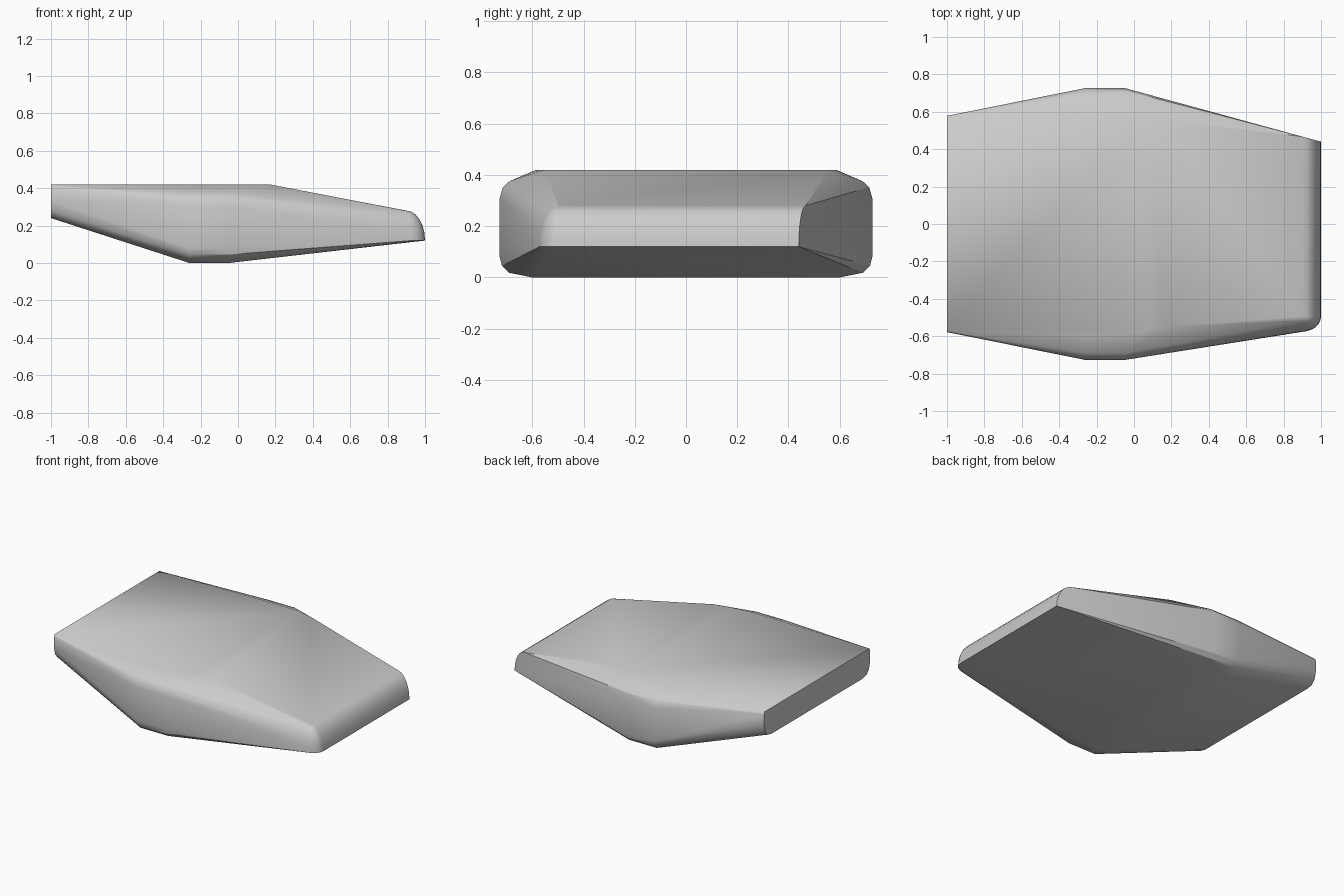
import bpy, bmesh, math

cube = bpy.data.objects.get("Cube")
if cube:
    bpy.data.objects.remove(cube, do_unlink=True)

# Plain grey finish
grey = bpy.data.materials.new("plain_grey")
grey.use_nodes = True
colour = (0.6, 0.6, 0.6, 1)
grey.diffuse_color = colour
grey.node_tree.nodes["Principled BSDF"].inputs["Base Color"].default_value = colour

points = []


def both_sides(x, profile):
    """Add a cross-section at x, mirrored across the centre line."""
    for y, z in profile:
        points.extend([(x, y, z), (x, -y, z)])


# Flat tail end with softened lower corners
both_sides(-1, [(.57, .42), (.578, .405), (.578, .33), (.565, .28), (.54, .25), (.50, .24)])

# Widest waist, two matching sections
waist = [(.59, .418), (.69, .375), (.715, .352), (.727, .31),
         (.727, .08), (.718, .045), (.69, .018), (.60, 0)]
for x in (-.26, -.05):
    both_sides(x, waist)

# Fold line where the top begins to slope to the nose
points += [(.07, -.57, .42), (.17, -.55, .42), (.06, .58, .42), (.17, .555, .42)]

# Rounded nose: sharp rear corner, swept round front corner
steps = 6
for i in range(steps + 1):
    a = math.pi / 2 * i / steps
    r, z = .10 * math.cos(a), .12 + .16 * math.sin(a)
    points.append((.9 + r, .44 + .27 * (.10 - r), z))
    for j in range(steps + 1):
        b = math.pi / 2 * j / steps
        points.append((.9 + r * math.cos(b), -.495 - .8 * r * math.sin(b), z))

# Skin the sections into one faceted slab
bm = bmesh.new()
for p in points:
    bm.verts.new(p)
bmesh.ops.remove_doubles(bm, verts=bm.verts, dist=.0005)
hull = bmesh.ops.convex_hull(bm, input=bm.verts)
spare = {v for v in hull["geom_interior"] + hull["geom_unused"]
         if isinstance(v, bmesh.types.BMVert) and not v.link_faces}
bmesh.ops.delete(bm, geom=list(spare), context="VERTS")
bmesh.ops.recalc_face_normals(bm, faces=bm.faces)
mesh = bpy.data.meshes.new("slab_body")
bm.to_mesh(mesh)
bm.free()
mesh.materials.append(grey)

body = bpy.data.objects.new("slab_body", mesh)
bpy.context.collection.objects.link(body)
bpy.ops.object.select_all(action="DESELECT")
body.select_set(True)
bpy.context.view_layer.objects.active = body
bpy.ops.object.shade_smooth_by_angle(angle=math.radians(30))
